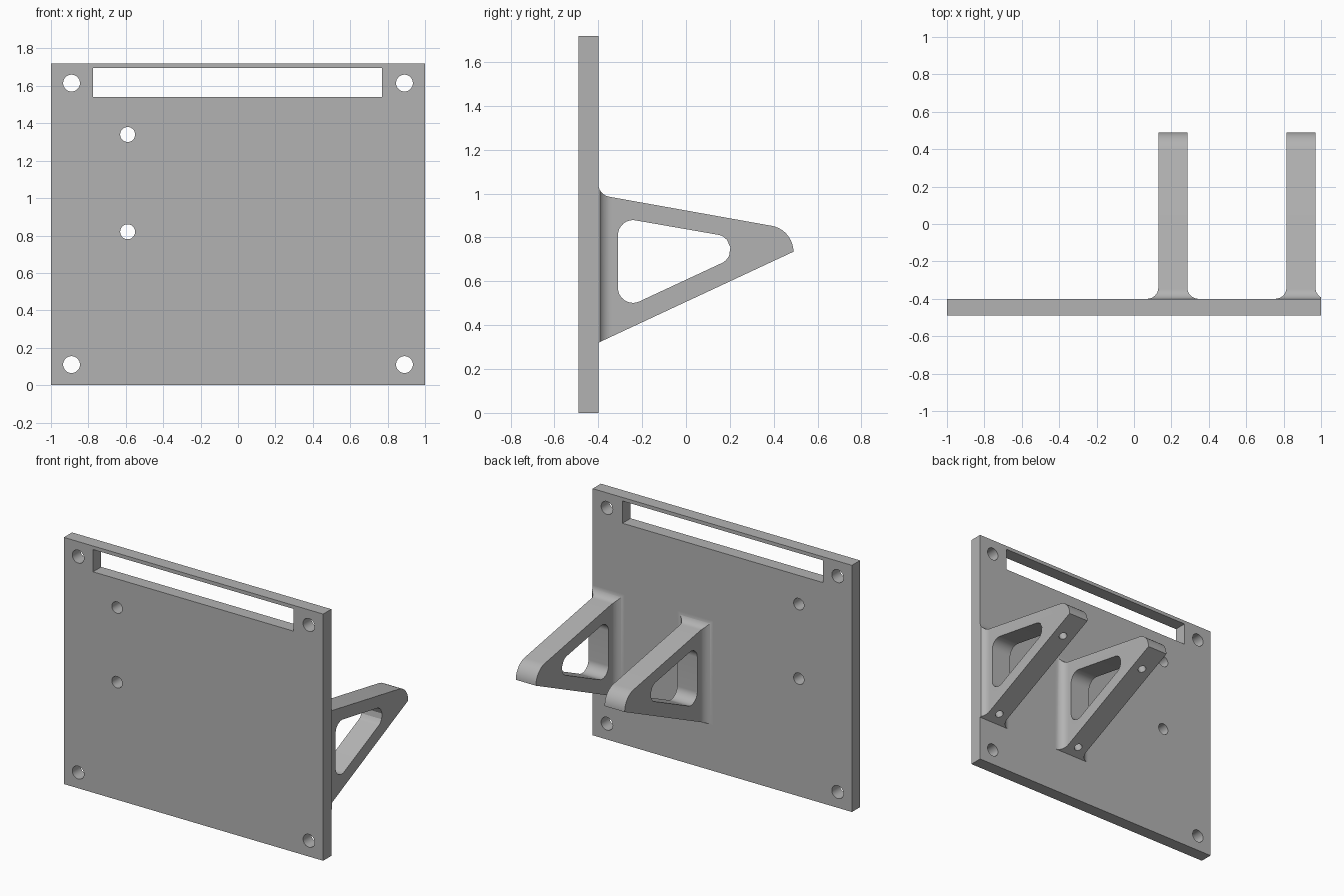
import bpy, bmesh
from math import sin, cos, tan, radians, pi
from mathutils import Vector, Matrix

cube = bpy.data.objects.get("Cube")
if cube:
    bpy.data.objects.remove(cube, do_unlink=True)

grey = bpy.data.materials.new("plain grey")
grey.use_nodes = True
COLOUR = (0.45, 0.45, 0.45, 1)
grey.diffuse_color = COLOUR
grey.node_tree.nodes["Principled BSDF"].inputs["Base Color"].default_value = COLOUR

FRONT, BACK = -0.49, -0.40     # plate faces
TIP = 0.49                     # far end of the brackets
HALF = 0.0775                  # half width of a bracket
R = 0.06                       # foot fillet radius


def arc(cx, cy, r, a0, a1, n=12):
    steps = [radians(a0 + (a1 - a0) * i / n) for i in range(n + 1)]
    return [(cx + r * cos(a), cy + r * sin(a)) for a in steps]


def rounded(corners, r, n=10):
    """Round every corner of a convex polygon."""
    out = []
    for i, c in enumerate(corners):
        c = Vector(c)
        u = (Vector(corners[i - 1]) - c).normalized()
        v = (Vector(corners[(i + 1) % len(corners)]) - c).normalized()
        half = u.angle(v) / 2
        centre = c + (u + v).normalized() * r / sin(half)
        start = c + u * r / tan(half) - centre
        end = c + v * r / tan(half) - centre
        for k in range(n + 1):
            d = start.lerp(end, k / n).normalized() if 0 < k < n else start.normalized()
            if k == n:
                d = end.normalized()
            out.append(tuple(centre + d * r))
    return out


def prism(name, points, place, lo, hi):
    """Extrude a 2D outline from lo to hi; place(a, b, h) gives the 3D point."""
    bm = bmesh.new()
    face = bm.faces.new([bm.verts.new(place(a, b, lo)) for a, b in points])
    shift = Vector(place(0, 0, hi)) - Vector(place(0, 0, lo))
    ext = bmesh.ops.extrude_face_region(bm, geom=[face])
    moved = [g for g in ext["geom"] if isinstance(g, bmesh.types.BMVert)]
    bmesh.ops.translate(bm, verts=moved, vec=shift)
    if face.is_valid and len(face.edges[0].link_faces) < 2:
        bm.faces.new(list(face.verts))
    bmesh.ops.recalc_face_normals(bm, faces=bm.faces)
    return finish(name, bm)


def finish(name, bm):
    mesh = bpy.data.meshes.new(name)
    bm.to_mesh(mesh)
    bm.free()
    mesh.materials.append(grey)
    obj = bpy.data.objects.new(name, mesh)
    bpy.context.collection.objects.link(obj)
    return obj


def along_x(a, b, h):
    return (h, a, b)


def along_y(a, b, h):
    return (a, h, b)


def along_z(a, b, h):
    return (a, b, h)


def drill(name, location, direction, r, depth):
    bm = bmesh.new()
    turn = Vector(direction).to_track_quat("Z", "Y").to_matrix().to_4x4()
    bmesh.ops.create_cone(bm, cap_ends=True, segments=32, radius1=r, radius2=r,
                          depth=depth, matrix=Matrix.Translation(location) @ turn)
    return finish(name, bm)


def carve(obj, cutters, operation="DIFFERENCE"):
    """Apply booleans and remove the cutters."""
    for c in cutters:
        c.hide_render = True
        mod = obj.modifiers.new("carve", "BOOLEAN")
        mod.operation, mod.solver, mod.object = operation, "EXACT", c
    graph = bpy.context.evaluated_depsgraph_get()
    mesh = bpy.data.meshes.new_from_object(obj.evaluated_get(graph))
    obj.modifiers.clear()
    obj.data = mesh
    for c in cutters:
        bpy.data.objects.remove(c, do_unlink=True)


def smooth(obj):
    bpy.ops.object.select_all(action="DESELECT")
    obj.select_set(True)
    bpy.context.view_layer.objects.active = obj
    bpy.ops.object.shade_smooth_by_angle(angle=radians(25))


# Mounting plate with slot, corner holes and two small holes
plate = prism("mounting_plate", [(-1, 0), (1, 0), (1, 1.72), (-1, 1.72)],
              along_y, FRONT, BACK)
cutters = [prism("slot_cutter", [(-0.775, 1.54), (0.77, 1.54), (0.77, 1.695), (-0.775, 1.695)],
                 along_y, FRONT - 0.1, BACK + 0.1)]
holes = [(x, z, 0.045) for x in (-0.89, 0.89) for z in (0.11, 1.615)]
holes += [(-0.59, z, 0.04) for z in (0.82, 1.34)]
for x, z, r in holes:
    cutters.append(drill("hole_cutter", (x, (FRONT + BACK) / 2, z), (0, 1, 0), r, 0.4))
carve(plate, cutters)
smooth(plate)

# Side outline: sloping underside, rounded tip, filleted top
side = [(BACK, 0.32)] + arc(0.37, 0.735, TIP - 0.37, 0, 80)
side += arc(BACK + R, 1.045, R, 260, 180)
window = rounded([(-0.31, 0.463), (0.36, 0.775), (-0.31, 0.892)], 0.068)
slope = Vector((0, TIP - BACK, 0.735 - 0.32)).normalized()
up = Vector((0, -slope.z, slope.y))


def bracket(name, cx):
    body = prism(name, side, along_x, cx - 0.3, cx + 0.3)
    # Plan outline with flared foot, trimmed at the plate edge
    right = arc(HALF + R, BACK + R, R, 270, 180) + [(HALF, TIP + 0.1)]
    plan = right + [(-x, y) for x, y in reversed(right)]
    plan = [(min(cx + x, 1), y) for x, y in plan]
    carve(body, [prism("plan_cutter", plan, along_z, 0, 1.5)], "INTERSECT")
    # Triangular window and screw holes in the underside
    cuts = [prism("window_cutter", window, along_x, cx - 0.4, cx + 0.4)]
    for y in (-0.33, 0.33):
        z = 0.32 + (y - BACK) * slope.z / slope.y
        cuts.append(drill("screw_cutter", (cx, y, z), up, 0.027, 0.2))
    carve(body, cuts)
    smooth(body)


bracket("inner_bracket", 0.2075)
bracket("outer_bracket", 0.8925)
